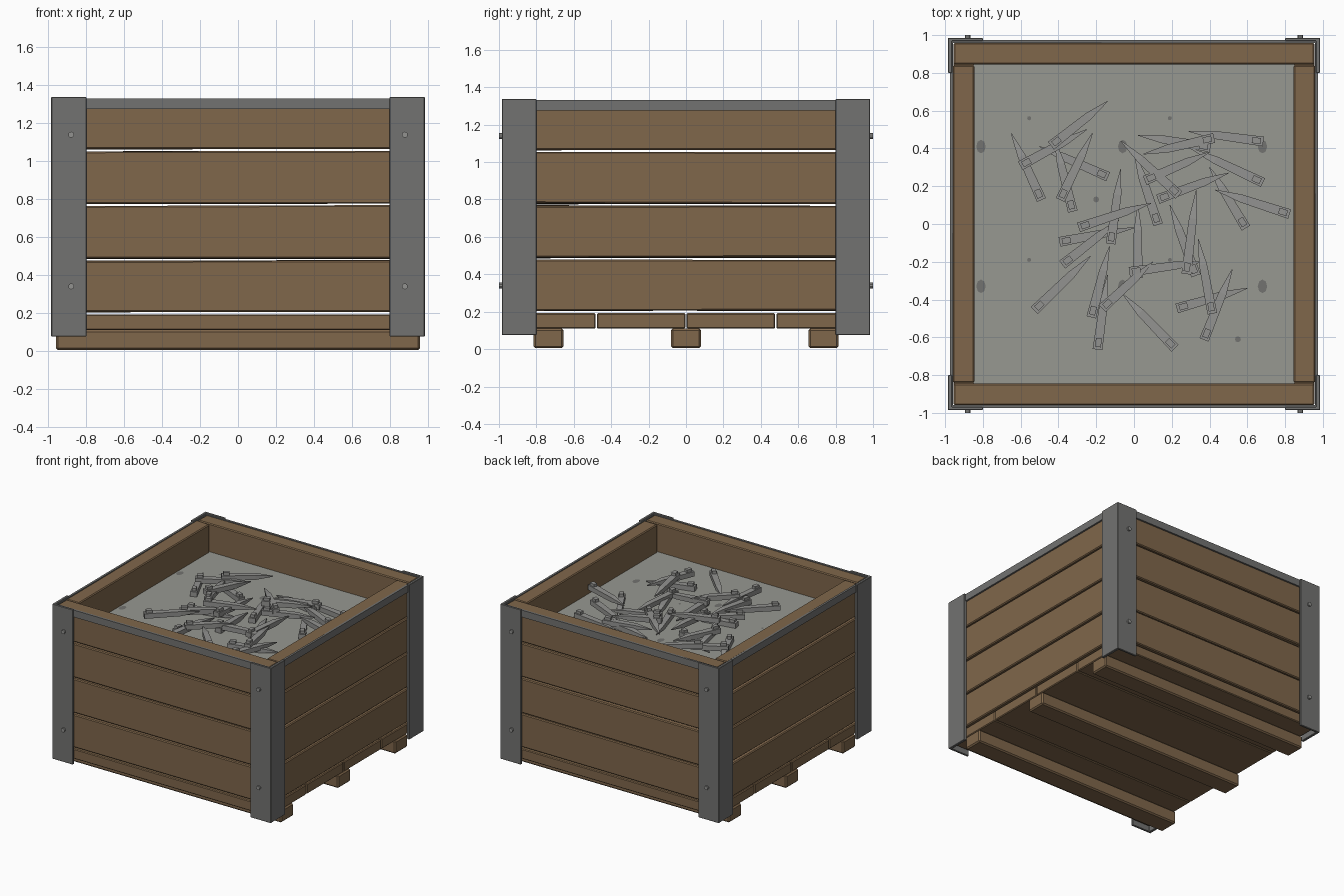
import bpy, bmesh, math, random
from mathutils import Vector

if "Cube" in bpy.data.objects:
    bpy.data.objects.remove(bpy.data.objects["Cube"])

random.seed(4)


def material(name, r, g, b):
    m = bpy.data.materials.new(name)
    m.diffuse_color = (r, g, b, 1)
    m.use_nodes = True
    m.node_tree.nodes["Principled BSDF"].inputs["Base Color"].default_value = m.diffuse_color
    return m


WOOD = material("brown wood", 0.215, 0.135, 0.07)
STEEL = material("dark steel", 0.17, 0.17, 0.165)
FILL = material("pale grey fill", 0.31, 0.315, 0.285)
SPOT = material("grey spot", 0.17, 0.17, 0.16)
SPIKE = material("spike iron", 0.29, 0.29, 0.28)


def finish(bm, name, mat, bevel=0):
    bmesh.ops.recalc_face_normals(bm, faces=bm.faces)
    me = bpy.data.meshes.new(name)
    bm.to_mesh(me)
    bm.free()
    me.materials.append(mat)
    ob = bpy.data.objects.new(name, me)
    bpy.context.collection.objects.link(ob)
    if bevel:
        b = ob.modifiers.new("bevel", "BEVEL")
        b.width, b.segments = bevel, 1
    return ob


def box(name, lo, hi, mat, bevel=0, wobble=0):
    bm = bmesh.new()
    bmesh.ops.create_cube(bm, size=1)
    for v in bm.verts:
        v.co = Vector([(lo[i] + hi[i]) / 2 + v.co[i] * (hi[i] - lo[i]) for i in range(3)])
        v.co.z += random.uniform(-wobble, wobble)
    return finish(bm, name, mat, bevel)


# Runners under the floor
for y in (-0.735, 0, 0.735):
    box("runner", (-0.96, y - 0.08, 0.005), (0.96, y + 0.08, 0.11), WOOD, 0.01)

# Floor boards
for i in range(4):
    y = -0.96 + 0.48 * i
    box("floor_board", (-0.955, y + 0.003, 0.11), (0.955, y + 0.477, 0.192), WOOD, 0.006)

# Wall planks, four high on every side
for z0, z1 in ((0.206, 0.475), (0.489, 0.766), (0.778, 1.052), (1.064, 1.328)):
    w = 0.004 if z1 < 1.3 else 0.002
    for s in (-1, 1):
        a, b = sorted((s * 0.845, s * 0.96))
        box("long_plank", (-0.955, a, z0), (0.955, b, z1), WOOD, 0.007, w)
        box("short_plank", (a, -0.84, z0), (b, 0.84, z1), WOOD, 0.007, w)

# Steel rim strips around the top edge
for s in (-1, 1):
    a, b = sorted((s * 0.957, s * 0.974))
    box("rim_strip", (-0.965, a, 1.275), (0.965, b, 1.332), STEEL)
    box("rim_strip", (a, -0.965, 1.275), (b, 0.965, 1.332), STEEL)

# L-shaped corner brackets with rivets on front and back
L = [(0.985, 0.985), (0.8, 0.985), (0.8, 0.968), (0.963, 0.968), (0.963, 0.8), (0.985, 0.8)]
for sx in (-1, 1):
    for sy in (-1, 1):
        bm = bmesh.new()
        f = bm.faces.new([bm.verts.new((sx * x, sy * y, 0.075)) for x, y in L])
        ext = bmesh.ops.extrude_face_region(bm, geom=[f])["geom"]
        for v in ext:
            if isinstance(v, bmesh.types.BMVert):
                v.co.z = 1.338
        finish(bm, "corner_bracket", STEEL, 0.003)
        for z in (0.34, 1.14):
            bpy.ops.mesh.primitive_cylinder_add(vertices=10, radius=0.016, depth=0.03,
                                                location=(sx * 0.88, sy * 0.985, z),
                                                rotation=(math.pi / 2, 0, 0))
            bpy.context.object.name = "rivet"
            bpy.context.object.data.materials.append(SPIKE)

# Sheet of fill inside the box, with small dark spots
TOP = 1.1
box("fill_sheet", (-0.85, -0.85, TOP - 0.01), (0.85, 0.85, TOP), FILL)
spots = [(x, y, 0.025, 0.036) for x in (-0.81, -0.06, 0.68) for y in (0.41, -0.33)]
spots += [(x, y, 0.011, 0.011) for x in (-0.555, 0.19) for y in (0.56, -0.19)]
spots += [(-0.2, 0.13, 0.016, 0.016), (0.55, -0.61, 0.016, 0.016)]
for x, y, rx, ry in spots:
    bm = bmesh.new()
    bm.faces.new([bm.verts.new((x + rx * math.cos(k * math.pi / 4), y + ry * math.sin(k * math.pi / 4),
                                TOP + 0.002)) for k in range(8)])
    finish(bm, "fill_spot", SPOT)


# Loose spikes: square shank, pointed tip and a raised head block
def spike(hx, hy, tx, ty, z):
    d = Vector((tx - hx, ty - hy, 0))
    n = d.length
    d.normalize()
    side = Vector((-d.y, d.x, 0))
    base = Vector((hx, hy, z)) - d * 0.025
    n += 0.025

    def ring(bm, t, w, z0, z1):
        return [bm.verts.new(base + d * t + side * a + Vector((0, 0, h)))
                for a, h in ((-w, z0), (w, z0), (w, z1), (-w, z1))]

    bm = bmesh.new()
    rings = [ring(bm, 0, 0.026, 0, 0.04), ring(bm, n * 0.66, 0.021, 0, 0.038),
             ring(bm, n, 0.002, 0.014, 0.02)]
    rings2 = [ring(bm, 0.014, 0.016, 0.035, 0.062), ring(bm, 0.06, 0.016, 0.035, 0.062)]
    for rs in (rings, rings2):
        for p, q in zip(rs, rs[1:]):
            for k in range(4):
                bm.faces.new((p[k], p[(k + 1) % 4], q[(k + 1) % 4], q[k]))
        bm.faces.new(rs[0])
        bm.faces.new(rs[-1])
    finish(bm, "spike", SPIKE)


# Head x, head y, tip x, tip y
SPIKES = [
    (-.50, .15, -.65, .48), (-.58, .32, -.25, .50), (-.42, .43, -.14, .65), (-.16, .26, -.50, .41),
    (-.33, .09, -.42, .45), (-.38, .15, -.22, .48), (.66, .44, .29, .49), (.66, .23, .30, .40),
    (.80, .06, .43, .18), (.58, .00, .40, .30), (.15, .14, .50, .27), (.08, .24, .40, .38),
    (.38, .41, .02, .47), (.40, .45, .05, .37), (.22, .17, -.07, .44), (.12, .02, .00, .38),
    (-.12, -.08, -.07, .29), (-.27, -.01, .09, .11), (-.37, -.09, .00, -.02), (-.36, -.20, -.08, .02),
    (-.51, -.44, -.23, -.17), (-.22, -.47, -.13, -.12), (-.19, -.64, -.14, -.27), (-.15, -.43, .10, -.20),
    (.02, -.26, .02, .10), (.00, -.25, .36, -.20), (.20, -.64, -.06, -.37), (.32, -.25, .19, .10),
    (.28, -.24, .33, .18), (.41, -.45, .34, -.08), (.25, -.44, .60, -.34), (.38, -.59, .52, -.24)]
for i, s in enumerate(SPIKES):
    spike(*s, TOP + 0.003 + 0.022 * (i % 3))
